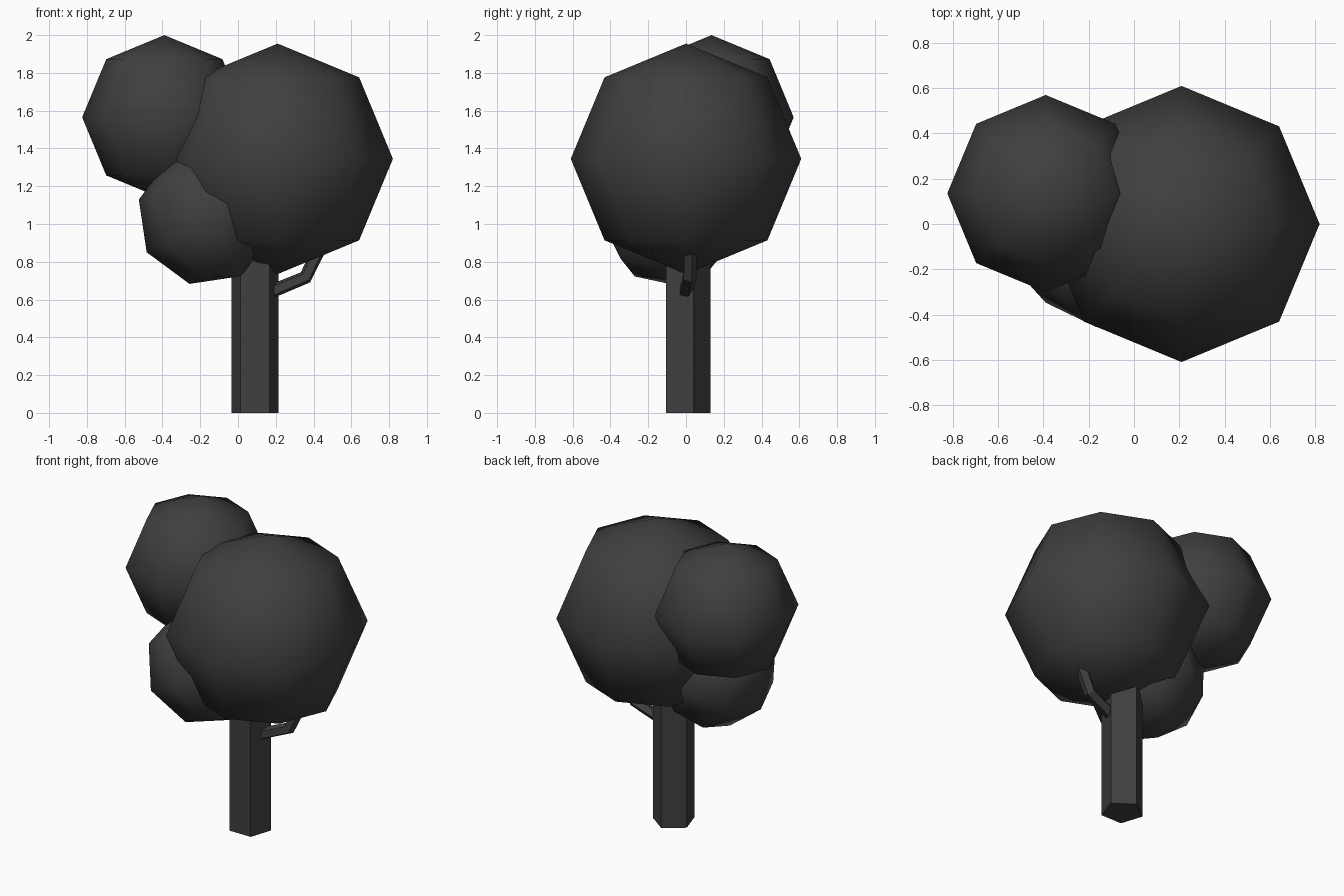
import bpy, bmesh, math
from mathutils import Vector, Matrix

if "Cube" in bpy.data.objects:
    bpy.data.objects.remove(bpy.data.objects["Cube"])

charcoal = bpy.data.materials.new("charcoal")
charcoal.diffuse_color = (0.05, 0.05, 0.05, 1)
charcoal.use_nodes = True
charcoal.node_tree.nodes["Principled BSDF"].inputs["Base Color"].default_value = charcoal.diffuse_color


def finish(name, bm, smooth):
    bmesh.ops.recalc_face_normals(bm, faces=bm.faces)
    for f in bm.faces:
        f.smooth = smooth
    me = bpy.data.meshes.new(name)
    bm.to_mesh(me)
    bm.free()
    me.materials.append(charcoal)
    ob = bpy.data.objects.new(name, me)
    bpy.context.collection.objects.link(ob)
    return ob


def foliage(name, centre, radius, tilt=0):
    """Low-poly ball: 8 segments, 4 rings, tilted about y."""
    bm = bmesh.new()
    m = Matrix.Translation(centre) @ Matrix.Rotation(math.radians(tilt), 4, 'Y')
    bmesh.ops.create_uvsphere(bm, u_segments=8, v_segments=4, radius=radius, matrix=m)
    return finish(name, bm, True)


def tube(name, path, radius, sides=5):
    """Flat-faced prism swept along a path, one corner facing +y."""
    pts = [Vector(p) for p in path]
    bm = bmesh.new()
    rings = []
    for i, p in enumerate(pts):
        d_in = (p - pts[max(i - 1, 0)]).normalized()
        d_out = (pts[min(i + 1, len(pts) - 1)] - p).normalized()
        t = (d_in + d_out).normalized()
        side = Vector((0, 1, 0)).cross(t).normalized()
        up = t.cross(side)
        angles = [2 * math.pi * k / sides for k in range(sides)]
        rings.append([bm.verts.new(p + radius * (math.cos(a) * up + math.sin(a) * side))
                      for a in angles])
    for a, b in zip(rings, rings[1:]):
        for k in range(sides):
            n = (k + 1) % sides
            bm.faces.new((a[k], a[n], b[n], b[k]))
    bm.faces.new(rings[0])
    bm.faces.new(rings[-1])
    return finish(name, bm, False)


# Trunk and bent side branch
tube("trunk", [(0.09, 0, 0), (0.09, 0, 0.95)], 0.13)
tube("side_branch", [(0.15, -0.005, 0.632), (0.358, 0.018, 0.718), (0.435, 0.022, 0.88)], 0.038)

# Crown of three overlapping balls
foliage("main_foliage", (0.21, 0, 1.345), 0.61)
foliage("upper_foliage", (-0.39, 0.135, 1.565), 0.435)
foliage("lower_foliage", (-0.168, -0.087, 1.04), 0.368, -31)
